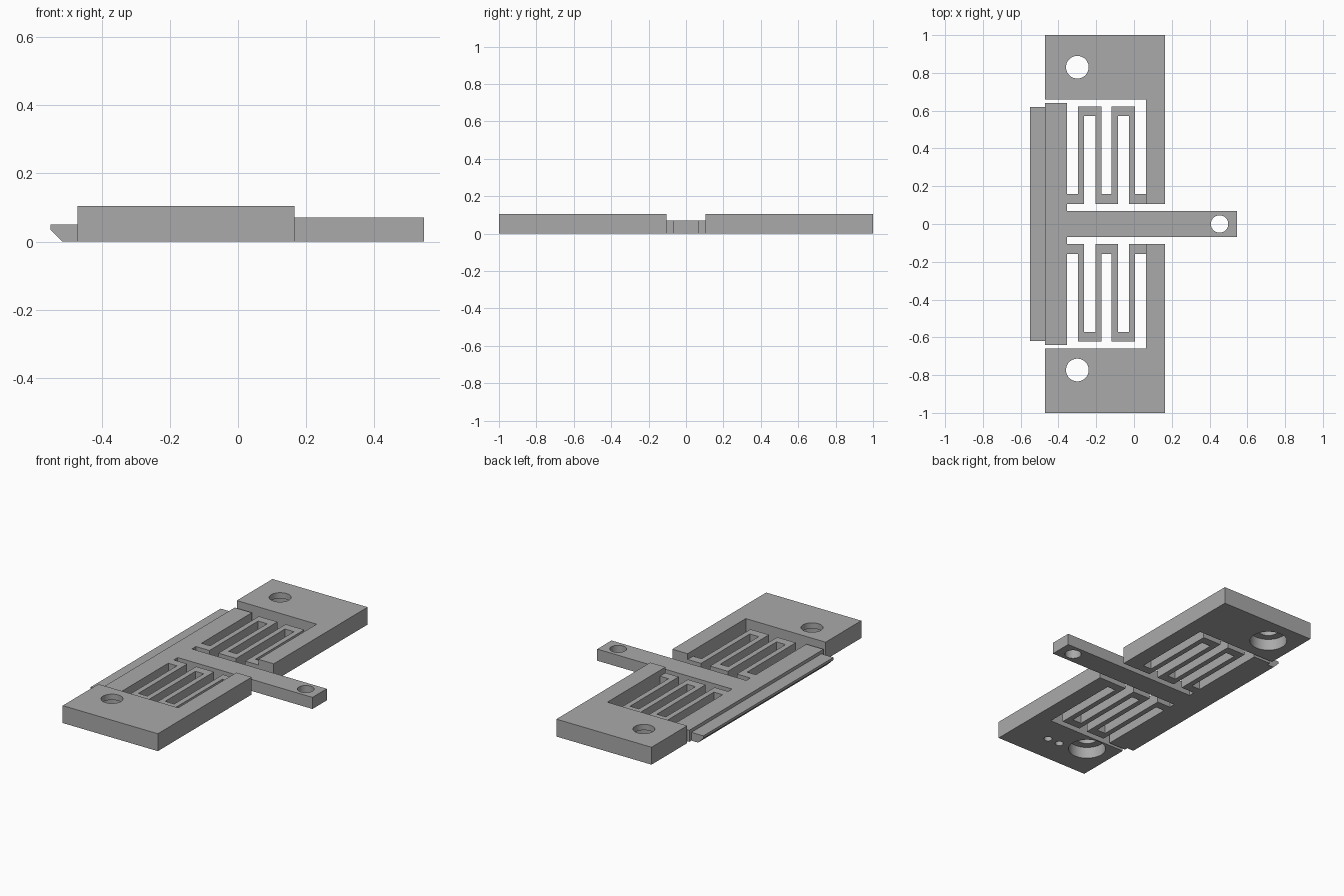
import bpy, bmesh
from mathutils import Vector

cube = bpy.data.objects.get("Cube")
if cube:
    bpy.data.objects.remove(cube, do_unlink=True)

THICK, THIN = 0.105, 0.07

grey = bpy.data.materials.new("plain grey")
grey.use_nodes = True
colour = (0.40, 0.40, 0.40, 1)
grey.diffuse_color = colour
grey.node_tree.nodes["Principled BSDF"].inputs["Base Color"].default_value = colour


def prism(name, points, offset):
    """Extrude a flat outline of 3D points along an offset vector."""
    bm = bmesh.new()
    face = bm.faces.new([bm.verts.new(p) for p in points])
    moved = bmesh.ops.extrude_face_region(bm, geom=[face])["geom"]
    verts = [v for v in moved if isinstance(v, bmesh.types.BMVert)]
    bmesh.ops.translate(bm, verts=verts, vec=offset)
    bmesh.ops.recalc_face_normals(bm, faces=bm.faces)
    mesh = bpy.data.meshes.new(name)
    bm.to_mesh(mesh)
    bm.free()
    mesh.materials.append(grey)
    obj = bpy.data.objects.new(name, mesh)
    bpy.context.collection.objects.link(obj)
    return obj


def plate(name, outline, height):
    return prism(name, [(x, y, 0) for x, y in outline], (0, 0, height))


def drill(obj, x, y, radius, z0, z1):
    """Cut a round hole between two heights."""
    bpy.ops.mesh.primitive_cylinder_add(vertices=48, radius=radius, depth=z1 - z0,
                                        location=(x, y, (z0 + z1) / 2))
    cutter = bpy.context.object
    cutter.hide_render = True
    mod = obj.modifiers.new("hole", 'BOOLEAN')
    mod.operation, mod.solver, mod.object = 'DIFFERENCE', 'EXACT', cutter
    bpy.context.view_layer.objects.active = obj
    bpy.ops.object.modifier_apply(modifier=mod.name)
    bpy.data.objects.remove(cutter, do_unlink=True)


def ribbon(path, half_x, half_y):
    """Outline of a right-angled path; half_x for upright runs, half_y for level runs."""
    path = [Vector(p) for p in path]
    normals = []
    for a, b in zip(path, path[1:]):
        d = (b - a).normalized()
        normals.append(Vector((-d.y * half_x, d.x * half_y)))
    shifts = [normals[0]] + [a + b for a, b in zip(normals, normals[1:])] + [normals[-1]]
    left = [p + s for p, s in zip(path, shifts)]
    right = [p - s for p, s in zip(path, shifts)]
    return left + right[::-1]


def smooth(obj):
    bpy.ops.object.select_all(action='DESELECT')
    obj.select_set(True)
    bpy.context.view_layer.objects.active = obj
    bpy.ops.object.shade_smooth_by_angle()


# Mounting brackets and zigzag springs on both sides
for side, word, hole_y in ((1, "back", 0.83), (-1, "front", -0.773)):
    shape = [(-0.47, 0.66), (0.063, 0.66), (0.063, 0.105),
             (0.165, 0.105), (0.165, 1), (-0.47, 1)]
    bracket = plate(word + "_bracket", [(x, side * y) for x, y in shape], THICK)
    drill(bracket, -0.3, hole_y, 0.105, -0.05, 0.07)   # counterbore underneath
    drill(bracket, -0.3, hole_y, 0.06, -0.05, 0.2)     # screw hole
    if side < 0:
        for x in (-0.14, -0.057):                      # blind pin holes
            drill(bracket, x, -0.828, 0.023, -0.05, 0.05)
    smooth(bracket)

    low, high = 0.132, 0.597
    path, y = [(-0.355, low)], low
    for x in (-0.281, -0.189, -0.102, -0.01):
        path.append((x, y))
        y = high if y == low else low
        path.append((x, y))
    path.append((0.063, low))
    zigzag = [(x, side * y) for x, y in ribbon(path, 0.016, 0.026)]
    plate(word + "_spring", zigzag, THIN)

# Sliding bar with its pull handle
half = [(-0.47, 0.64), (-0.355, 0.64), (-0.355, 0.068), (0.545, 0.068)]
slider = plate("slider_and_handle", half + [(x, -y) for x, y in half[::-1]], THIN)
drill(slider, 0.453, 0, 0.046, -0.05, 0.2)
smooth(slider)

# Latch lip with a bevelled lower edge
lip = [(-0.47, 0), (-0.515, 0), (-0.55, 0.035), (-0.55, 0.05), (-0.47, 0.05)]
prism("latch_lip", [(x, -0.62, z) for x, z in lip], (0, 1.24, 0))
